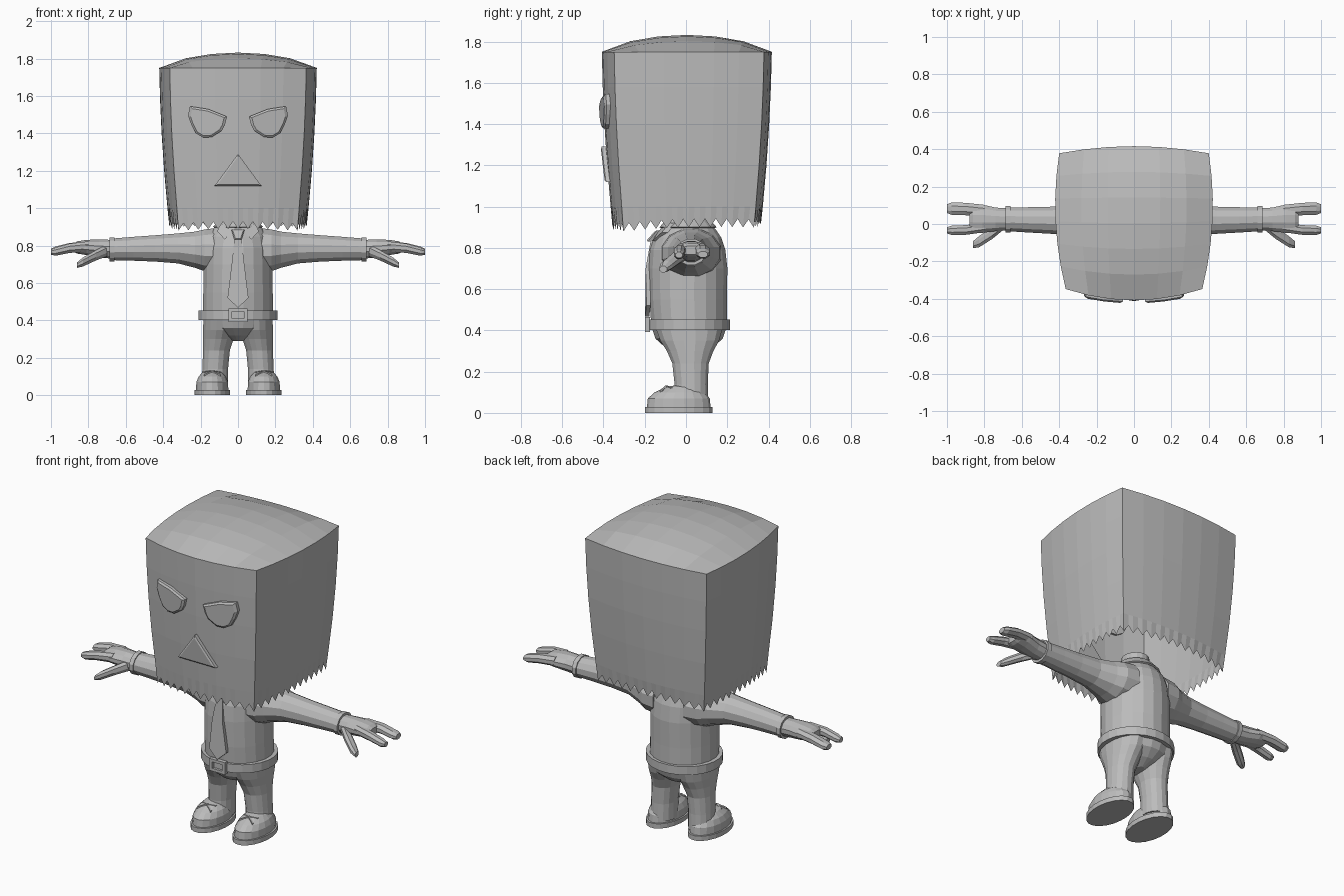
import bpy, bmesh, math
from mathutils import Vector

grey = bpy.data.materials.new("paper grey")
grey.diffuse_color = (0.5, 0.5, 0.5, 1)


def make(name, bm):
    bmesh.ops.recalc_face_normals(bm, faces=bm.faces)
    me = bpy.data.meshes.new(name)
    bm.to_mesh(me)
    bm.free()
    me.materials.append(grey)
    ob = bpy.data.objects.new(name, me)
    bpy.context.collection.objects.link(ob)
    return ob


def loft(name, rings, caps=True):
    """Skin a list of closed point rings."""
    bm = bmesh.new()
    rows = [[bm.verts.new(p) for p in r] for r in rings]
    n = len(rows[0])
    for a, b in zip(rows, rows[1:]):
        for i in range(n):
            bm.faces.new((a[i], a[(i + 1) % n], b[(i + 1) % n], b[i]))
    if caps:
        bm.faces.new(rows[0])
        bm.faces.new(rows[-1])
    return make(name, bm)


def angles(n):
    return [2 * math.pi * (i + 0.5) / n for i in range(n)]


def stack(name, sections, n=16, caps=True):
    """Upright form from (z, centre x, centre y, radius x, radius y)."""
    return loft(name, [[(cx + rx * math.cos(a), cy + ry * math.sin(a), z) for a in angles(n)]
                       for z, cx, cy, rx, ry in sections], caps)


def limb(name, sections, n=12):
    """Sideways form from (x, centre y, centre z, radius y, radius z)."""
    return loft(name, [[(x, cy + ry * math.cos(a), cz + rz * math.sin(a)) for a in angles(n)]
                       for x, cy, cz, ry, rz in sections])


def plate(name, outline, front, depth, inset=0.0, rise=0.0):
    """Plate facing -y: outline of (x, z), front(x, z) gives the surface y."""
    mx = sum(p[0] for p in outline) / len(outline)
    mz = sum(p[1] for p in outline) / len(outline)
    rings = [[(x, front(x, z) + depth, z) for x, z in outline],
             [(x, front(x, z), z) for x, z in outline]]
    if inset:
        inner = [(x + (mx - x) * inset, z + (mz - z) * inset) for x, z in outline]
        rings.append([(x, front(x, z) - rise, z) for x, z in inner])
    return loft(name, rings)


# ---- paper bag: bulging sides, torn zigzag hem, domed top ----
KNOTS = 6


def bow(t):
    """Faceted arch, 0 at the ends and 1 in the middle."""
    k = min(int(t * KNOTS), KNOTS - 1)
    f = lambda s: 1 - (2 * s - 1) ** 2
    return f(k / KNOTS) + (f((k + 1) / KNOTS) - f(k / KNOTS)) * (t * KNOTS - k)


def bag_scale(z):
    h = (1.75 - z) / 0.85
    return 1 - 0.035 * h - 0.095 * h * h


def bag_ring(z, n, hem=0.0):
    corners = [(-0.365, -0.348), (0.365, -0.348), (0.4, 0.378), (-0.4, 0.378)]
    out = [(0, -1, 0.06), (1, 0, 0.037), (0, 1, 0.038), (-1, 0, 0.037)]
    s, ring = bag_scale(z), []
    for k in range(4):
        (ax, ay), (bx, by), (ox, oy, d) = corners[k], corners[(k + 1) % 4], out[k]
        for i in range(n):
            t = i / n
            x = ax + (bx - ax) * t + ox * d * bow(t)
            y = ay + (by - ay) * t + oy * d * bow(t)
            lift = hem * (1 if i % 2 else -1) + (0.025 * (y + 0.1) + 0.012 * bow(t) if hem else 0)
            ring.append(Vector((x * s, y * s, z + lift)))
    return ring


SEG = 24
loft("paper_bag", [bag_ring(0.905, SEG, 0.02)] +
     [bag_ring(z, SEG) for z in (1.0, 1.2, 1.4, 1.58, 1.75)], caps=False)

bm = bmesh.new()
rim = bag_ring(1.75, KNOTS)
side = [rim[k * KNOTS:(k + 1) * KNOTS] + [rim[(k + 1) * KNOTS % (4 * KNOTS)]] for k in range(4)]
bottom, right, top, left = side[0], side[1], side[2][::-1], side[3][::-1]
grid = []
for j in range(KNOTS + 1):
    v, row = j / KNOTS, []
    for i in range(KNOTS + 1):
        u = i / KNOTS
        p = (bottom[i] * (1 - v) + top[i] * v + left[j] * (1 - u) + right[j] * u
             - (bottom[0] * (1 - u) * (1 - v) + bottom[-1] * u * (1 - v)
                + top[0] * (1 - u) * v + top[-1] * u * v))
        p.z += 0.082 * (bow(u) * bow(v)) ** 0.8
        row.append(bm.verts.new(p))
    grid.append(row)
for j in range(KNOTS):
    for i in range(KNOTS):
        bm.faces.new((grid[j][i], grid[j][i + 1], grid[j + 1][i + 1], grid[j + 1][i]))
make("bag_top", bm)


def bag_front(x, z):
    s = bag_scale(z)
    return -s * (0.348 + 0.06 * bow(min(max(x / (0.73 * s) + 0.5, 0), 1)))


# ---- angry eyes and triangle nose on the bag ----
eye = [(0.257, 1.545), (0.16, 1.53), (0.059, 1.49), (0.07, 1.445), (0.086, 1.415), (0.14, 1.38),
       (0.187, 1.378), (0.225, 1.4), (0.25, 1.447), (0.267, 1.495)]
for s, word in ((-1, "right"), (1, "left")):
    plate(word + "_eye", [(s * x, z) for x, z in eye],
          lambda x, z: bag_front(x, z) - 0.018, 0.03, 0.14, 0.008)
plate("nose", [(-0.125, 1.12), (0.125, 1.12), (0, 1.29)],
      lambda x, z: bag_front(x, z) - 0.02, 0.03, 0.13, 0.004)

# ---- torso, neck, collar, belt ----
stack("torso", [(0.29, 0, 0.015, 0.03, 0.06), (0.32, 0, 0.015, 0.1, 0.12), (0.36, 0, 0.015, 0.175, 0.165),
                (0.42, 0, 0.015, 0.19, 0.185), (0.55, 0, 0.01, 0.188, 0.19), (0.7, 0, 0.01, 0.185, 0.193),
                (0.79, 0, 0.008, 0.18, 0.185), (0.85, 0, 0.008, 0.165, 0.165),
                (0.89, 0, 0.01, 0.135, 0.135), (0.92, 0, 0.01, 0.1, 0.11)], 20)
stack("neck", [(0.88, 0, 0.01, 0.075, 0.08), (0.99, 0, 0.01, 0.075, 0.08)])
stack("collar_band", [(0.895, 0, 0.01, 0.125, 0.13), (0.9, 0, 0.01, 0.135, 0.14),
                      (0.945, 0, 0.01, 0.095, 0.1), (0.94, 0, 0.01, 0.08, 0.085)], 20)
stack("belt", [(0.402, 0, 0.015, 0.19, 0.18), (0.402, 0, 0.015, 0.213, 0.2),
               (0.452, 0, 0.015, 0.213, 0.2), (0.452, 0, 0.015, 0.19, 0.18)], 24)


def frame(w, h, y):
    return [(sx * w, y, 0.428 + sz * h) for sx, sz in ((-1, -1), (1, -1), (1, 1), (-1, 1))]


loft("buckle", [frame(0.052, 0.036, -0.175), frame(0.052, 0.036, -0.198),
                frame(0.032, 0.019, -0.198), frame(0.032, 0.019, -0.175)], caps=False)


def chest(x, z):
    return -0.192 + max(0, z - 0.75) * 0.3 + max(0, z - 0.84) * 0.6 + x * x * 2


# ---- tie and collar points ----
plate("tie_blade", [(-0.018, 0.84), (-0.034, 0.7), (-0.056, 0.52), (0, 0.468), (0.056, 0.52),
                    (0.034, 0.7), (0.018, 0.84)], lambda x, z: chest(x, z) - 0.006, 0.02)
plate("tie_knot", [(-0.018, 0.83), (0.018, 0.83), (0.036, 0.885), (-0.036, 0.885)],
      lambda x, z: chest(x, z) - 0.018, 0.04, 0.25, 0.006)
for s, word in ((-1, "right"), (1, "left")):
    plate(word + "_collar_point", [(s * 0.015, 0.9), (s * 0.07, 0.832), (s * 0.11, 0.875), (s * 0.1, 0.92)],
          lambda x, z: chest(x, z) - 0.008, 0.03)

# ---- arms, hands, legs and shoes, mirrored ----
for s, word in ((-1, "right"), (1, "left")):
    def side_limb(name, rows, n=12):
        limb(word + name, [(s * r[0], *r[1:]) for r in rows], n)

    side_limb("_arm", [(0.1, 0.025, 0.775, 0.15, 0.125), (0.18, 0.025, 0.775, 0.142, 0.115),
                       (0.23, 0.024, 0.778, 0.115, 0.1), (0.32, 0.02, 0.785, 0.085, 0.083),
                       (0.44, 0.02, 0.785, 0.075, 0.073), (0.56, 0.022, 0.783, 0.07, 0.066),
                       (0.67, 0.025, 0.78, 0.066, 0.06)])
    side_limb("_cuff", [(0.66, 0.025, 0.78, 0.06, 0.055), (0.66, 0.025, 0.78, 0.073, 0.066),
                        (0.686, 0.025, 0.78, 0.073, 0.066), (0.686, 0.025, 0.78, 0.055, 0.05)])
    side_limb("_palm", [(0.67, 0.025, 0.78, 0.06, 0.052), (0.74, 0.025, 0.785, 0.065, 0.05),
                        (0.81, 0.028, 0.79, 0.078, 0.042), (0.86, 0.028, 0.79, 0.075, 0.034),
                        (0.88, 0.028, 0.788, 0.06, 0.022)])
    side_limb("_outer_finger", [(0.8, 0.07, 0.795, 0.035, 0.03), (0.9, 0.08, 0.788, 0.036, 0.028),
                                (0.975, 0.082, 0.772, 0.036, 0.025), (1.0, 0.082, 0.768, 0.025, 0.016)], 8)
    side_limb("_inner_finger", [(0.8, -0.018, 0.795, 0.028, 0.03), (0.9, -0.032, 0.786, 0.028, 0.027),
                                (0.975, -0.034, 0.768, 0.027, 0.024), (1.0, -0.034, 0.765, 0.018, 0.015)], 8)
    side_limb("_thumb", [(0.7, -0.005, 0.775, 0.03, 0.035), (0.76, -0.05, 0.748, 0.034, 0.03),
                         (0.83, -0.096, 0.712, 0.032, 0.026), (0.86, -0.11, 0.696, 0.02, 0.016)], 8)
    stack(word + "_leg", [(z, s * x, y, rx, ry) for z, x, y, rx, ry in (
        (0.04, 0.125, 0.025, 0.072, 0.085), (0.14, 0.122, 0.025, 0.07, 0.082),
        (0.24, 0.115, 0.022, 0.073, 0.09), (0.3, 0.105, 0.02, 0.083, 0.115),
        (0.35, 0.098, 0.018, 0.09, 0.145), (0.41, 0.095, 0.015, 0.092, 0.165))])
    cx = s * 0.138
    stack(word + "_sole", [(0, cx, -0.035, 0.097, 0.165), (0.028, cx, -0.035, 0.097, 0.165)], 20)
    stack(word + "_shoe", [(0.02, cx, -0.035, 0.088, 0.155), (0.07, cx, -0.035, 0.086, 0.15),
                           (0.1, cx, -0.03, 0.074, 0.122), (0.125, cx, -0.022, 0.05, 0.075),
                           (0.132, cx, -0.02, 0.02, 0.04)], 18)
    # crossed laces over the instep
    for k in (-1, 1):
        loft(word + "_lace", [[(cx + k * 0.045 * t, y + dy, z + dz)
                               for dy, dz in ((-0.006, -0.006), (0.006, -0.006), (0.006, 0.006), (-0.006, 0.006))]
                              for t, y, z in ((-1, -0.07, 0.118), (0, -0.095, 0.126), (1, -0.12, 0.104))])
